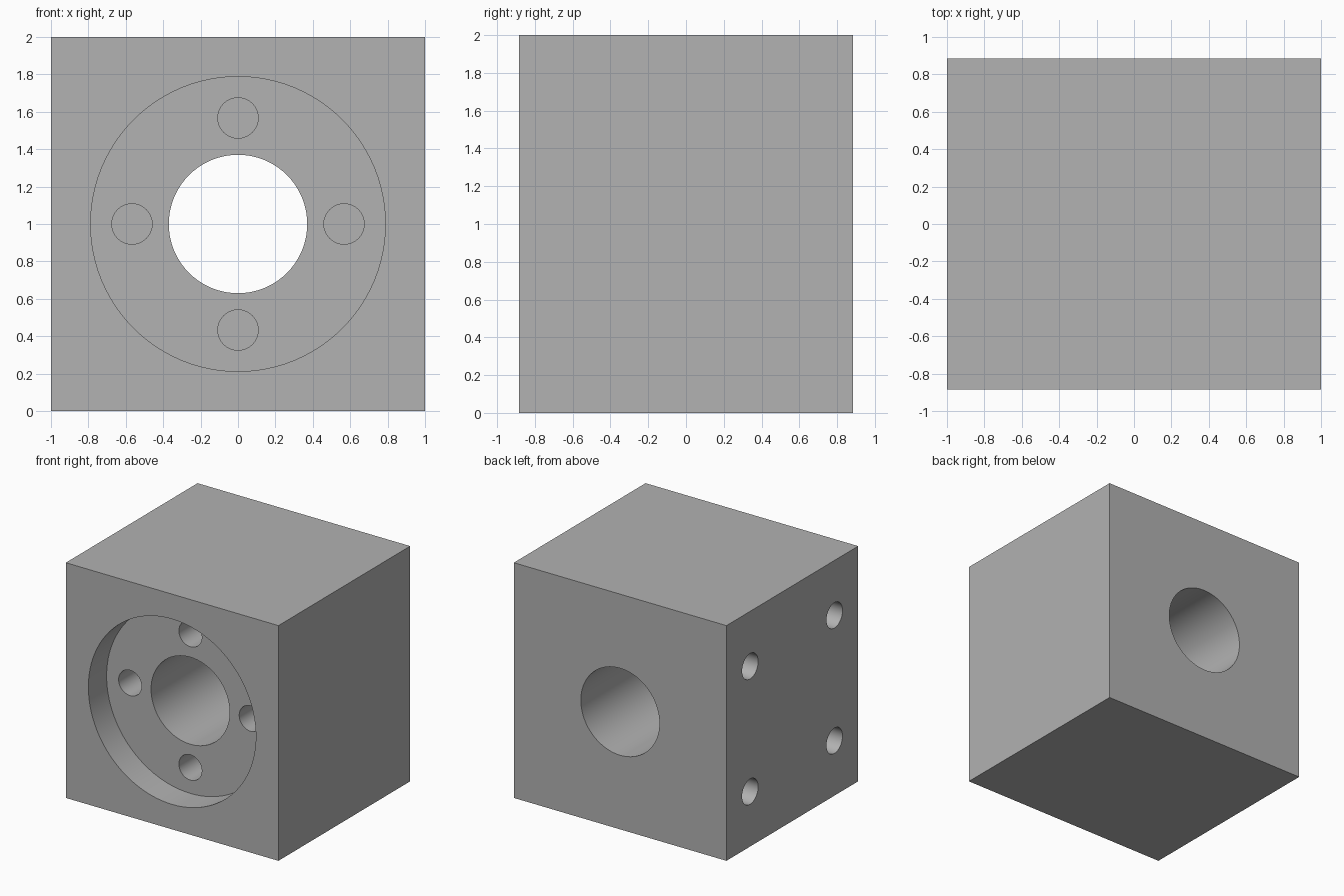
import bpy
import math
from mathutils import Vector

if "Cube" in bpy.data.objects:
    bpy.data.objects.remove(bpy.data.objects["Cube"], do_unlink=True)

HALF_DEPTH = 0.885
RECESS = 0.245        # depth of the round front recess
PITCH = 0.567         # hole spacing from the bore axis
HOLE_R = 0.108

# Material
grey = bpy.data.materials.new("plain grey")
grey.use_nodes = True
color = (0.445, 0.445, 0.445, 1)
grey.diffuse_color = color
grey.node_tree.nodes["Principled BSDF"].inputs["Base Color"].default_value = color

# Solid block
bpy.ops.mesh.primitive_cube_add(size=1, location=(0, 0, 1))
block = bpy.context.object
block.name = "bored_block"
block.scale = (2, 2 * HALF_DEPTH, 2)
bpy.ops.object.transform_apply(location=True, rotation=True, scale=True)
block.data.materials.append(grey)


def drill(start, end, radius, sides):
    """Cut a round hole into the block between two points."""
    start, end = Vector(start), Vector(end)
    axis = end - start
    bpy.ops.mesh.primitive_cylinder_add(
        vertices=sides, radius=radius, depth=axis.length,
        location=(start + end) / 2,
        rotation=axis.to_track_quat("Z", "Y").to_euler())
    cutter = bpy.context.object
    cutter.name = "hole_cutter"
    cutter.hide_render = True
    cutter.data.materials.append(grey)
    bpy.ops.object.select_all(action="DESELECT")
    block.select_set(True)
    bpy.context.view_layer.objects.active = block
    cut = block.modifiers.new("hole", "BOOLEAN")
    cut.operation = "DIFFERENCE"
    cut.solver = "EXACT"
    cut.object = cutter
    bpy.ops.object.modifier_apply(modifier=cut.name)
    bpy.data.objects.remove(cutter, do_unlink=True)


# Round recess in the front, then the bore right through
floor = RECESS - HALF_DEPTH
drill((0, -1.1, 1), (0, floor, 1), 0.788, 96)
drill((0, -1.1, 1), (0, 1.1, 1), 0.37, 72)

# Four blind holes in the recess floor
for i in range(4):
    a = i * math.pi / 2
    x, z = PITCH * math.cos(a), 1 + PITCH * math.sin(a)
    drill((x, floor - 0.1, z), (x, floor + 0.35, z), HOLE_R, 40)

# Four blind mounting holes in the right side
for y in (-PITCH, PITCH):
    for z in (1 - 0.533, 1 + 0.533):
        drill((-1.1, y, z), (-0.72, y, z), HOLE_R, 40)

# Smooth round walls, crisp edges
bpy.ops.object.shade_smooth_by_angle(angle=math.radians(30))
